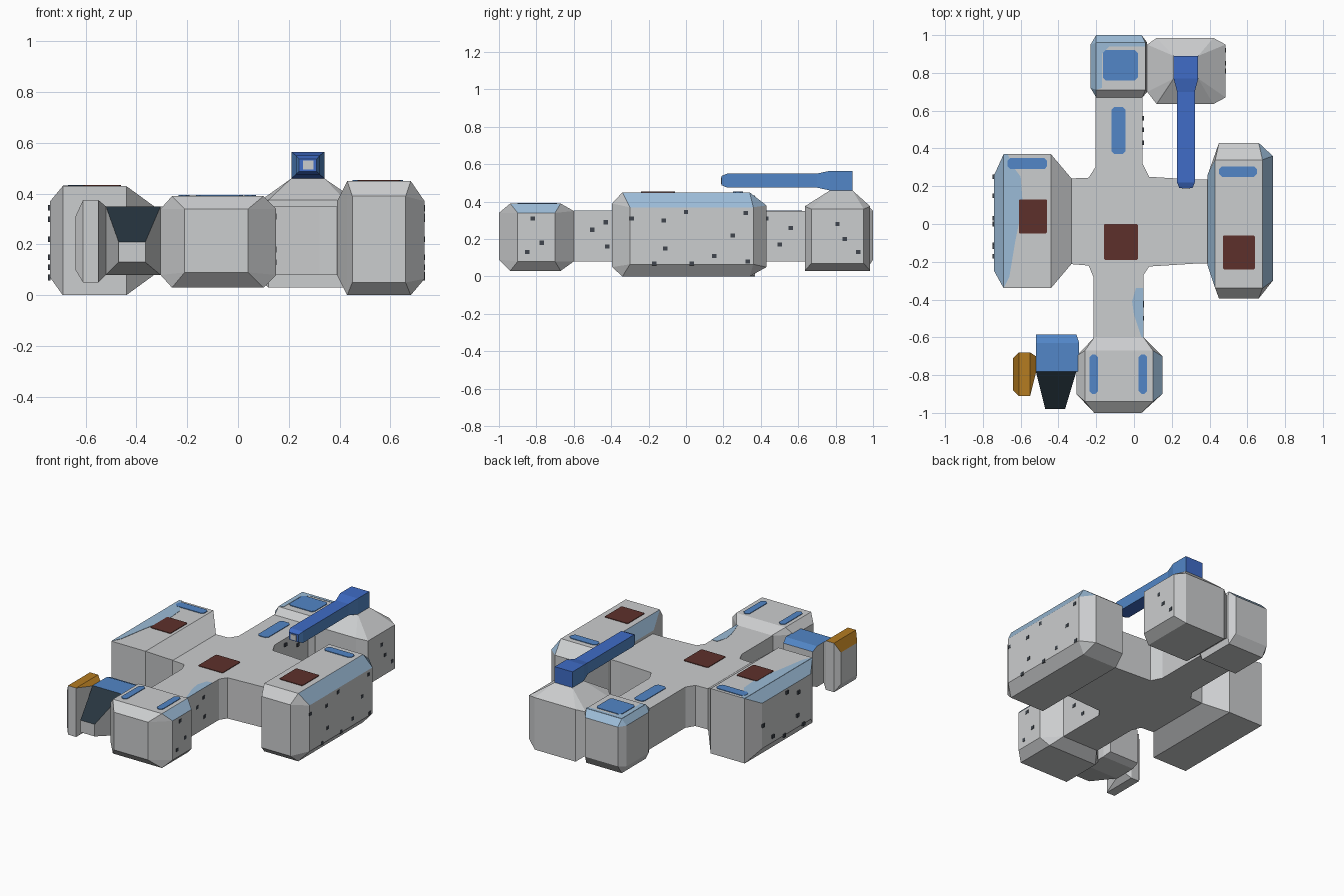
import bpy, bmesh, math
from mathutils import Vector

if "Cube" in bpy.data.objects:
    bpy.data.objects.remove(bpy.data.objects["Cube"])


def mat(name, r, g, b):
    m = bpy.data.materials.new(name)
    m.diffuse_color = (r, g, b, 1)
    m.use_nodes = True
    m.node_tree.nodes["Principled BSDF"].inputs["Base Color"].default_value = m.diffuse_color
    return m


GREY = mat("hull grey", .60, .61, .62)
BLUE = mat("panel blue", .084, .24, .57)
ROYAL = mat("royal blue", .05, .15, .57)
PALE = mat("pale blue", .33, .50, .68)
RED = mat("rust red", .11, .03, .024)
ORANGE = mat("amber", .46, .20, .015)
DARK = mat("dark slate", .02, .035, .05)
DOT = mat("rivet grey", .05, .06, .075)


def finish(name, bm, mats, rule=None):
    bmesh.ops.recalc_face_normals(bm, faces=bm.faces)
    bm.normal_update()
    if rule:
        for f in bm.faces:
            f.material_index = rule(f.normal, f.calc_center_median())
    me = bpy.data.meshes.new(name)
    bm.to_mesh(me)
    bm.free()
    for m in mats:
        me.materials.append(m)
    ob = bpy.data.objects.new(name, me)
    bpy.context.collection.objects.link(ob)
    return ob


def hull(name, boxes, mats=(GREY,), rule=None):
    """Faceted solid around boxes (x0,x1,y0,y1,z0,z1); flat boxes act as end caps."""
    bm = bmesh.new()
    pts = {(x, y, z) for b in boxes for x in b[:2] for y in b[2:4] for z in b[4:]}
    for p in sorted(pts):
        bm.verts.new(p)
    r = bmesh.ops.convex_hull(bm, input=bm.verts)
    junk = [v for v in bm.verts if not v.link_faces]
    bmesh.ops.delete(bm, geom=junk, context='VERTS')
    bmesh.ops.dissolve_limit(bm, angle_limit=math.radians(1), verts=bm.verts, edges=bm.edges)
    return finish(name, bm, mats, rule)


def prism(name, pts, z0, z1, m):
    bm = bmesh.new()
    f = bm.faces.new([bm.verts.new((x, y, z0)) for x, y in pts])
    r = bmesh.ops.extrude_face_region(bm, geom=[f])
    bmesh.ops.translate(bm, vec=(0, 0, z1 - z0),
                        verts=[v for v in r["geom"] if isinstance(v, bmesh.types.BMVert)])
    return finish(name, bm, (m,))


def plate(name, x0, x1, y0, y1, z, m, c=.015):
    """Thin marking with clipped corners on a top face."""
    prism(name, [(x0 + c, y0), (x1 - c, y0), (x1, y0 + c), (x1, y1 - c),
                 (x1 - c, y1), (x0 + c, y1), (x0, y1 - c), (x0, y0 + c)], z - .003, z + .004, m)


# cross-shaped centre with necks and struts
prism("centre_frame", [(-.215, -.64), (.05, -.64), (.05, -.27), (.08, -.225), (.32, -.21),
                       (.42, -.21), (.42, .235), (.32, .235), (.08, .25), (.045, .32),
                       (.045, .74), (-.205, .74), (-.205, .30), (-.24, .245), (-.36, .24),
                       (-.36, -.21), (-.24, -.22), (-.215, -.28)], .08, .35, GREY)

# side pods, pale blue on the upper outer slopes
hull("left_pod", [(-.69, -.44, -.34, .37, 0, .43), (-.74, -.74, -.25, .26, .07, .37),
                  (-.33, -.33, -.21, .24, .08, .35)], (GREY, PALE),
     lambda n, c: int(n.x < -.3 and n.z > .3))
hull("right_pod", [(.43, .68, -.34, .34, 0, .45), (.735, .735, -.30, .36, .065, .37),
                   (.39, .39, -.22, .26, .08, .37), (.45, .66, -.395, -.395, .05, .39),
                   (.45, .66, .43, .43, .05, .38)], (GREY, PALE),
     lambda n, c: int(abs(n.x) > .5 and n.z > .3))

# front block
hull("front_block", [(-.26, .10, -.94, -.67, .03, .39), (-.21, .04, -1, -1, .09, .34),
                     (.15, .15, -.90, -.70, .08, .34), (-.305, -.305, -.90, -.70, .08, .34),
                     (-.21, .05, -.60, -.60, .08, .35)], (GREY, PALE),
     lambda n, c: int(n.x > .3 and n.z > .3))
# rear block
hull("rear_block", [(-.20, .06, .71, .96, .03, .39), (-.20, .04, 1, 1, .09, .35),
                    (-.23, -.23, .72, .95, .08, .35), (.07, .07, .70, .96, .08, .35),
                    (-.20, .045, .67, .67, .08, .35)], (GREY, PALE),
     lambda n, c: int((n.y > .3 or n.x < -.3) and n.z > .3))
# rear side block with a tapered mount on top
hull("rear_side_block", [(.12, .42, .635, .985, .03, .375), (.485, .485, .67, .95, .07, .36),
                         (.07, .07, .70, .95, .07, .36), (.21, .34, .77, .89, .46, .46)])

# boom on the mount: side faces lighter than the rest
boom = (BLUE, ROYAL)
side = lambda n, c: int(abs(n.x) < .7)
hull("boom_base", [(.21, .34, .77, .89, .46, .565), (.228, .322, .70, .70, .475, .55)], boom, side)
hull("boom_arm", [(.228, .322, .22, .72, .475, .55), (.24, .31, .19, .19, .488, .537)], boom, side)
hull("boom_tip", [(.255, .297, .186, .192, .495, .53)])

# front side box, hopper nose and amber-topped pod
hull("side_box", [(-.52, -.29, -.78, -.63, .08, .35), (-.52, -.305, -.585, -.585, .10, .33)],
     (GREY, BLUE), lambda n, c: int(n.z > .3))
hull("hopper_nose", [(-.52, -.305, -.78, -.78, .08, .35), (-.47, -.365, -.98, -.98, .13, .21)],
     (GREY, DARK), lambda n, c: int(n.z > .3))
hull("amber_pod", [(-.61, -.55, -.91, -.68, .05, .375), (-.64, -.64, -.88, -.71, .10, .31),
                   (-.52, -.52, -.79, -.70, .08, .35)],
     (GREY, ORANGE), lambda n, c: int(n.z > .3))

# rust squares
for x0, x1, y0, y1, z in ((-.61, -.46, -.05, .13, .43), (-.16, .02, -.19, 0, .35),
                          (.47, .64, -.24, -.06, .45)):
    plate("rust_square", x0, x1, y0, y1, z, RED, .006)
# blue panels
for x0, x1, y0, y1, z in ((-.67, -.46, .29, .35, .43), (.45, .65, .25, .305, .45),
                          (-.165, .02, .76, .92, .39), (-.12, -.045, .37, .62, .35),
                          (-.235, -.19, -.90, -.69, .39), (.025, .07, -.90, -.69, .39)):
    plate("blue_panel", x0, x1, y0, y1, z, BLUE)

# pale paint patches on the top faces
for z, pts in ((.43, [(-.69, -.34), (-.66, -.28), (-.63, -.10), (-.61, .0), (-.59, .12),
                      (-.60, .25), (-.63, .29), (-.67, .37), (-.69, .37)]),
               (.35, [(.05, -.60), (.05, -.34), (.01, -.34), (-.01, -.41), (.0, -.48), (.04, -.60)]),
               (.39, [(-.20, .71), (-.17, .72), (-.17, .90), (-.13, .94), (.06, .94), (.06, .96), (-.20, .96)])):
    prism("paint_patch", pts, z - .003, z + .002, PALE)

# rivets on the outer sides
POD = ((-.29, .31), (-.17, .07), (-.12, .30), (-.11, .15), (0, .345), (.03, .07),
       (.15, .11), (.25, .22), (.32, .34), (.33, .08))
NECK = ((-.50, .25), (-.43, .29), (-.42, .16), (.43, .31), (.50, .17), (.56, .26))
FRONT = ((-.85, .13), (-.82, .31), (-.77, .18))
REAR = ((.81, .28), (.85, .20), (.92, .13))
for x, spots in ((.735, POD), (.05, NECK), (.15, FRONT), (.485, REAR), (-.74, POD[1:8])):
    for y, z in spots:
        hull("rivet", [(x - .008, x + .002, y - .012, y + .012, z - .011, z + .011)], (DOT,))
